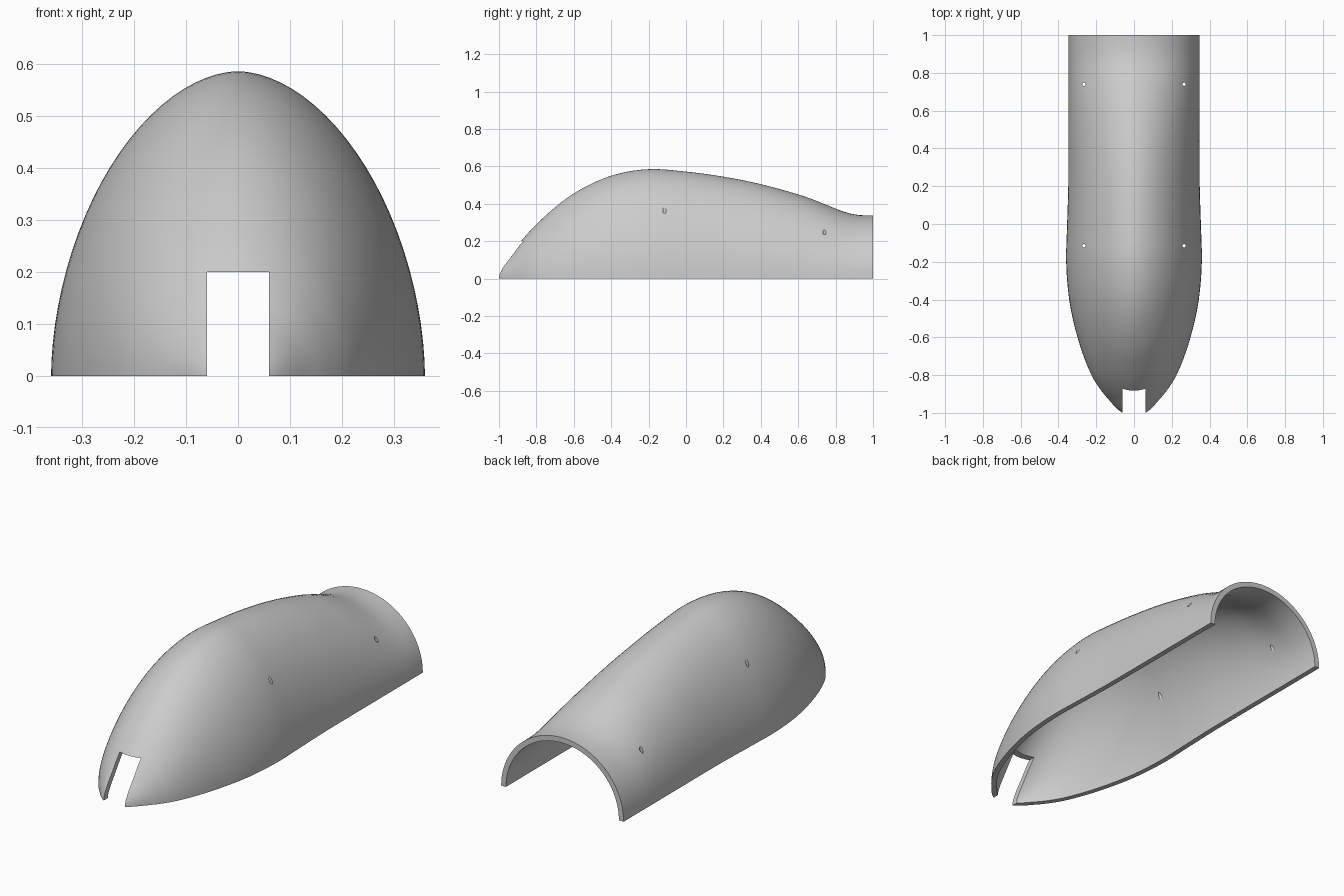
import bpy, bmesh, math

cube = bpy.data.objects.get("Cube")
if cube:
    bpy.data.objects.remove(cube)

TIP = -1.015      # nose of the uncut shell
WALL = 0.027
RING = 96

# Stations: y, half width, height, section exponent
STATIONS = [
    (TIP, 0, 0, 2), (-1, .06, .045, 2), (-.94, .125, .125, 2), (-.88, .175, .203, 1.95),
    (-.8, .225, .29, 1.92), (-.6, .299, .455, 1.86), (-.4, .343, .55, 1.83),
    (-.2, .359, .585, 1.83), (0, .354, .572, 1.83), (.2, .348, .545, 1.84),
    (.4, .347, .505, 1.86), (.6, .347, .45, 1.88), (.7, .347, .415, 1.9),
    (.8, .347, .374, 1.93), (.88, .347, .347, 1.96), (.95, .347, .338, 2), (1.06, .347, .338, 2),
]


def sample(s, col):
    """Smooth curve through one station column; s is the root of distance from the nose."""
    ks = [math.sqrt(r[0] - TIP) for r in STATIONS]
    vs = [r[col] for r in STATIONS]

    def slope(i):
        a, b = max(i - 1, 0), min(i + 1, len(ks) - 1)
        return (vs[b] - vs[a]) / (ks[b] - ks[a])

    i = max(j for j in range(len(ks) - 1) if ks[j] <= s + 1e-9)
    d = ks[i + 1] - ks[i]
    t = (s - ks[i]) / d
    return ((1 + 2 * t) * (1 - t) ** 2 * vs[i] + t * (1 - t) ** 2 * d * slope(i)
            + t * t * (3 - 2 * t) * vs[i + 1] + t * t * (t - 1) * d * slope(i + 1))


def power(v, e):
    return math.copysign(abs(v) ** e, v)


def section(s):
    w, h, n = (sample(s, c) for c in (1, 2, 3))
    y = TIP + s * s
    for k in range(RING):
        a = 2 * math.pi * k / RING
        yield (w * power(math.cos(a), 2 / n), y, h * power(math.sin(a), 2 / n))


def new_object(name, bm):
    bmesh.ops.recalc_face_normals(bm, faces=bm.faces)
    mesh = bpy.data.meshes.new(name)
    bm.to_mesh(mesh)
    bm.free()
    obj = bpy.data.objects.new(name, mesh)
    bpy.context.collection.objects.link(obj)
    return obj


def box(name, lo, hi):
    bm = bmesh.new()
    bmesh.ops.create_cube(bm, size=1)
    for v in bm.verts:
        v.co = [lo[i] if v.co[i] < 0 else hi[i] for i in range(3)]
    return new_object(name, bm)


# Shell skin: lofted full tube with a closed nose, trimmed later
bm = bmesh.new()
pole = bm.verts.new((0, TIP, 0))
COUNT = 90
s_end = math.sqrt(1.06 - TIP)
rings = [[bm.verts.new(p) for p in section(s_end * i / COUNT)] for i in range(1, COUNT + 1)]
for k in range(RING):
    m = (k + 1) % RING
    bm.faces.new((pole, rings[0][k], rings[0][m]))
    for a, b in zip(rings, rings[1:]):
        bm.faces.new((a[k], b[k], b[m], a[m]))
shell = new_object("shell_cover", bm)

# Orient the skin outward
probe = max(shell.data.polygons, key=lambda p: p.center.z)
if probe.normal.z < 0:
    shell.data.flip_normals()

# Wall thickness, grown inward
solid = shell.modifiers.new("wall", 'SOLIDIFY')
solid.thickness = WALL
solid.offset = -1
solid.use_even_offset = True

# Cutters: trim volume, nose slot and four vertical screw holes
trim = box("trim_volume", (-1, -2, 0), (1, 1, 1))
slot = box("slot_cutter", (-.06, -1.5, -.1), (.06, -.6, .2))
bm = bmesh.new()
for x in (-.265, .265):
    for y in (-.115, .74):
        new = bmesh.ops.create_cone(bm, cap_ends=True, segments=16, radius1=.009,
                                    radius2=.009, depth=1)["verts"]
        bmesh.ops.translate(bm, verts=new, vec=(x, y, .55))
holes = new_object("hole_cutter", bm)

cutters = ((trim, 'INTERSECT'), (slot, 'DIFFERENCE'), (holes, 'DIFFERENCE'))
for cutter, operation in cutters:
    mod = shell.modifiers.new(cutter.name, 'BOOLEAN')
    mod.object = cutter
    mod.operation = operation
    mod.solver = 'EXACT'

# Bake the modifiers and drop the cutters
bpy.context.view_layer.update()
graph = bpy.context.evaluated_depsgraph_get()
baked = bpy.data.meshes.new_from_object(shell.evaluated_get(graph))
shell.modifiers.clear()
shell.data = baked
for cutter, _ in cutters:
    bpy.data.objects.remove(cutter)

# Single grey plastic
grey = bpy.data.materials.new("grey_plastic")
grey.use_nodes = True
colour = (.6, .6, .6, 1)
grey.diffuse_color = colour
grey.node_tree.nodes["Principled BSDF"].inputs["Base Color"].default_value = colour
shell.data.materials.clear()
shell.data.materials.append(grey)

# Smooth skin, sharp rims
for other in bpy.context.selected_objects:
    other.select_set(False)
shell.select_set(True)
bpy.context.view_layer.objects.active = shell
bpy.ops.object.shade_smooth_by_angle(angle=math.radians(35))
